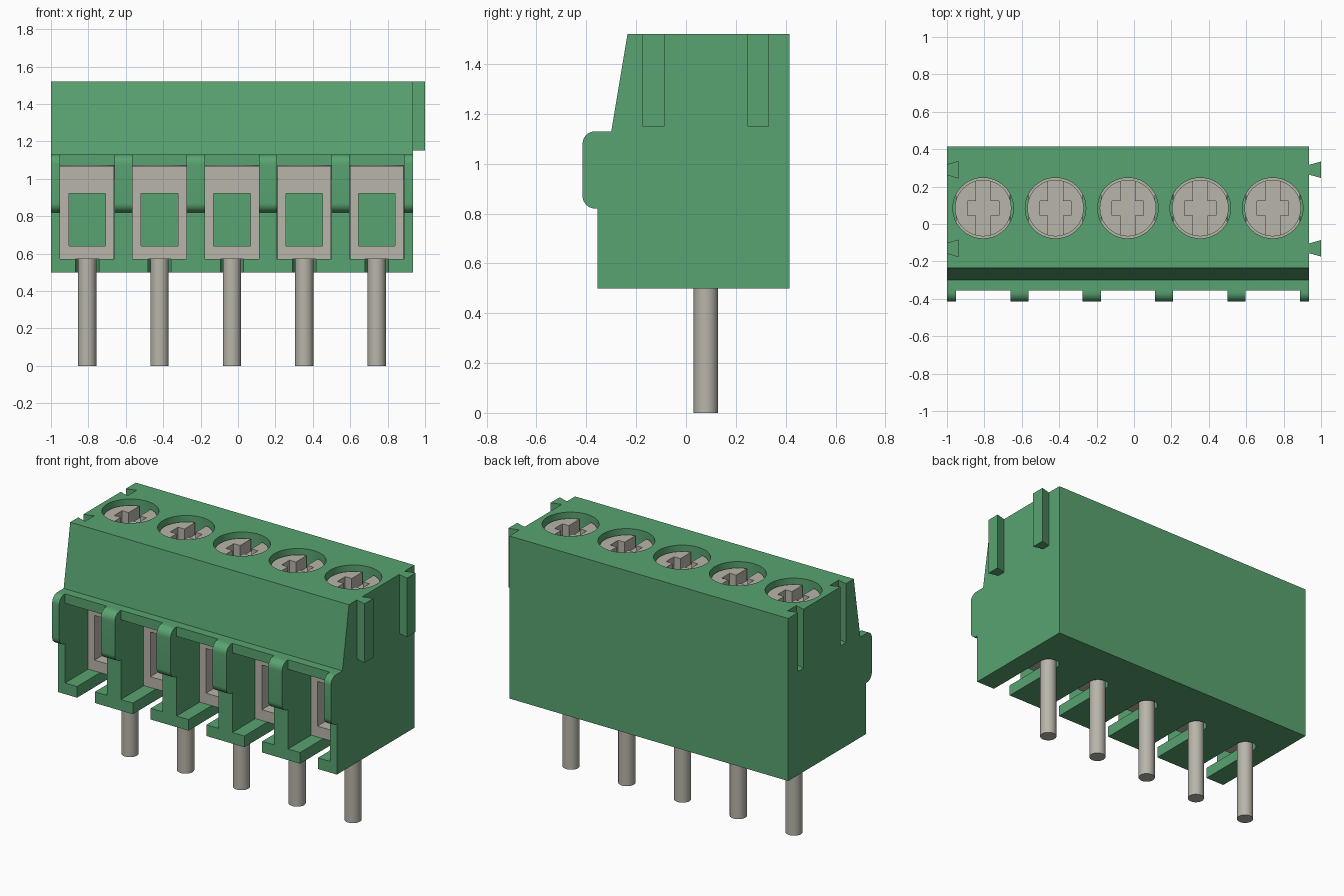
import bpy, bmesh, math
from mathutils import Vector

if "Cube" in bpy.data.objects:
    bpy.data.objects.remove(bpy.data.objects["Cube"], do_unlink=True)


def material(name, rgb):
    m = bpy.data.materials.new(name)
    m.use_nodes = True
    m.diffuse_color = (*rgb, 1)
    m.node_tree.nodes["Principled BSDF"].inputs["Base Color"].default_value = (*rgb, 1)
    return m


GREEN = material("green plastic", (0.10, 0.37, 0.165))
METAL = material("tin metal", (0.48, 0.46, 0.40))

PITCH = 0.387
CELLS = [-1 + PITCH * (i + 0.5) for i in range(5)]   # x centre of each terminal
AXIS_Y = 0.085                                       # screw and pin line
X0, X1 = -1.0, 0.935


def prisms(name, outlines, axis, lo, hi, mat):
    """Extrude closed 2D outlines along an axis into one object."""
    place = {"x": lambda u, v, w: (w, u, v),
             "y": lambda u, v, w: (u, w, v),
             "z": lambda u, v, w: (u, v, w)}[axis]
    bm = bmesh.new()
    for pts in outlines:
        a = [bm.verts.new(place(u, v, lo)) for u, v in pts]
        b = [bm.verts.new(place(u, v, hi)) for u, v in pts]
        bm.faces.new(a)
        bm.faces.new(b[::-1])
        for i in range(len(pts)):
            j = (i + 1) % len(pts)
            bm.faces.new((a[j], a[i], b[i], b[j]))
    bmesh.ops.recalc_face_normals(bm, faces=bm.faces)
    me = bpy.data.meshes.new(name)
    bm.to_mesh(me)
    bm.free()
    me.materials.append(mat)
    ob = bpy.data.objects.new(name, me)
    bpy.context.collection.objects.link(ob)
    return ob


def select(ob):
    bpy.ops.object.select_all(action="DESELECT")
    ob.select_set(True)
    bpy.context.view_layer.objects.active = ob


def carve(ob, cutter):
    mod = ob.modifiers.new("cut", "BOOLEAN")
    mod.operation, mod.solver, mod.object = "DIFFERENCE", "EXACT", cutter
    select(ob)
    bpy.ops.object.modifier_apply(modifier=mod.name)
    bpy.data.objects.remove(cutter, do_unlink=True)


def smooth(ob):
    select(ob)
    bpy.ops.object.shade_smooth_by_angle(angle=math.radians(30))


def rect(u0, u1, v0, v1):
    return [(u0, v0), (u1, v0), (u1, v1), (u0, v1)]


def arc(cu, cv, r, a0, a1, n):
    return [(cu + r * math.cos(math.radians(a0 + (a1 - a0) * i / n)),
             cv + r * math.sin(math.radians(a0 + (a1 - a0) * i / n))) for i in range(n + 1)]


def circle(cu, cv, r, n=48):
    return arc(cu, cv, r, 0, 360, n)[:-1]


# Housing: side profile with the rounded front rib
profile = [(0.415, 0.5), (0.415, 1.52), (-0.235, 1.52), (-0.30, 1.13)]
profile += arc(-0.365, 1.08, 0.05, 90, 180, 8)
profile += arc(-0.365, 0.87, 0.05, 180, 270, 8)
profile += [(-0.355, 0.82), (-0.355, 0.5)]
housing = prisms("housing", [profile], "x", X0, X1, GREEN)

# Gaps between the ribs, then the wire chambers behind them
carve(housing, prisms("rib_gaps", [rect(x - 0.145, x + 0.145, 0.4, 1.2) for x in CELLS],
                      "y", -0.6, -0.355, GREEN))
carve(housing, prisms("chambers", [rect(x - 0.145, x + 0.145, 0.57, 1.07) for x in CELLS],
                      "y", -0.5, 0.30, GREEN))

# Round-ended floor slots for the pins
slots = [[(x + 0.062, -0.5)] + arc(x, AXIS_Y, 0.062, 0, 180, 16) + [(x - 0.062, -0.5)]
         for x in CELLS]
carve(housing, prisms("floor_slots", slots, "z", 0.4, 0.60, GREEN))

# Screw wells
carve(housing, prisms("screw_wells", [circle(x, AXIS_Y, 0.162) for x in CELLS],
                      "z", 1.05, 1.6, GREEN))


# Dovetail grooves on one end, matching tenons on the other
def dovetail(x, y):
    return [(x, y - 0.026), (x + 0.062, y - 0.044), (x + 0.062, y + 0.044), (x, y + 0.026)]


RAILS = (-0.13, 0.29)
carve(housing, prisms("grooves", [dovetail(X0 - 0.0005, y) for y in RAILS], "z", 1.15, 1.6, GREEN))
smooth(housing)
prisms("dovetail_tenons", [dovetail(X1, y)[:1] + [(1.0, y - 0.044), (1.0, y + 0.044)]
                           + dovetail(X1, y)[3:] for y in RAILS], "z", 1.15, 1.52, GREEN)

# Wire clamps: square metal cages
clamps = prisms("wire_clamps", [rect(x - 0.144, x + 0.144, 0.572, 1.068) for x in CELLS],
                "y", -0.13, 0.298, METAL)
carve(clamps, prisms("clamp_holes", [rect(x - 0.098, x + 0.098, 0.64, 0.92) for x in CELLS],
                     "y", -0.3, 0.5, METAL))

# Screws with a long slot and a short cross arm
screws = prisms("screws", [circle(x, AXIS_Y, 0.151) for x in CELLS], "z", 1.0, 1.485, METAL)
w, short, full = 0.039, 0.084, 0.2
cross = [(w, w), (w, full), (-w, full), (-w, w), (-short, w), (-short, -w),
         (-w, -w), (-w, -full), (w, -full), (w, -w), (short, -w), (short, w)]
carve(screws, prisms("drive_cuts", [[(x + u, AXIS_Y + v) for u, v in cross] for x in CELLS],
                     "z", 1.41, 1.6, METAL))
smooth(screws)

# Solder pins
pins = prisms("pins", [circle(x, AXIS_Y - 0.005, 0.049, 32) for x in CELLS],
              "z", 0.0, 0.60, METAL)
smooth(pins)
